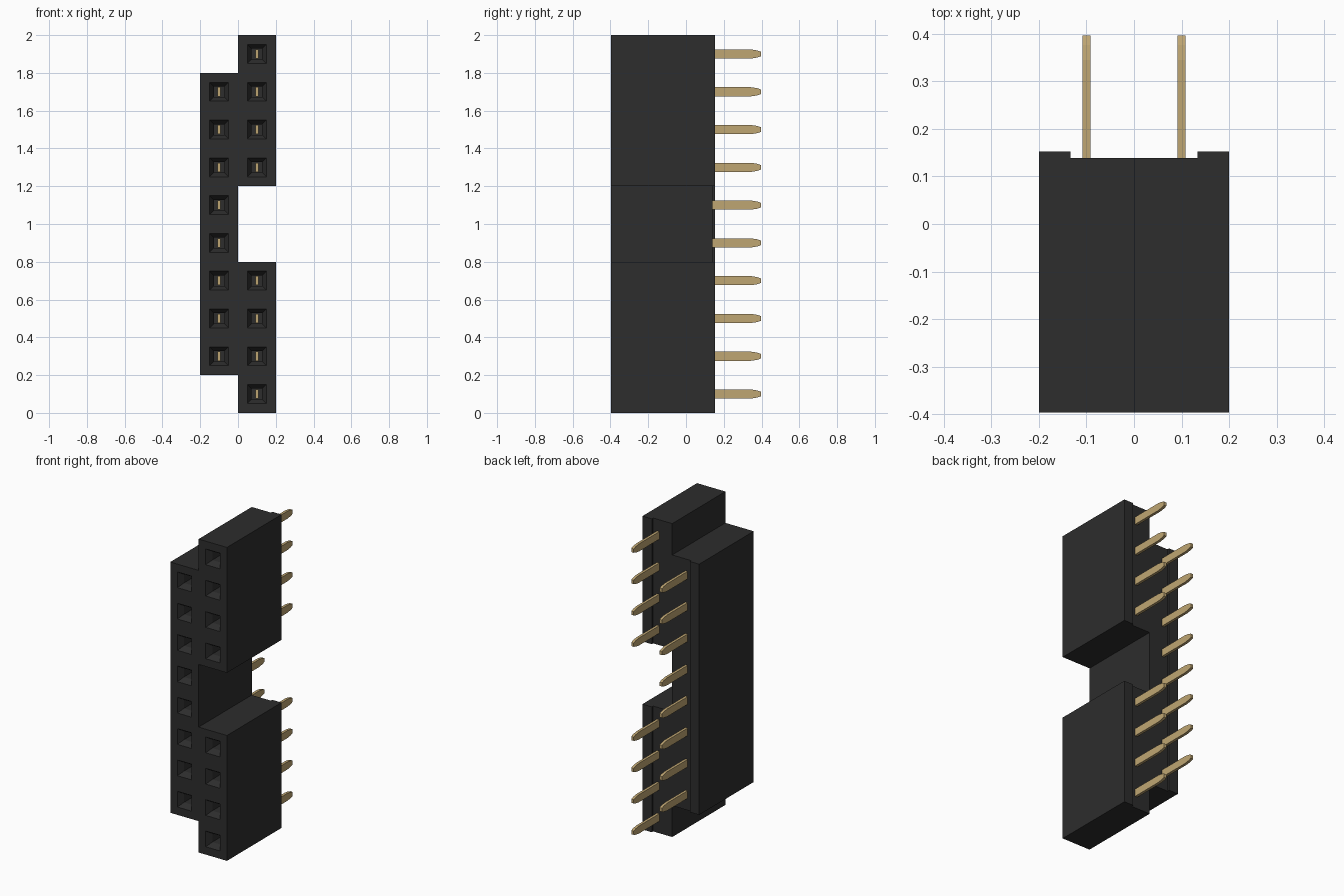
import bpy
import bmesh

if "Cube" in bpy.data.objects:
    bpy.data.objects.remove(bpy.data.objects["Cube"], do_unlink=True)

FRONT, BACK, RECESS = -0.397, 0.153, 0.139
FLOOR = -0.15          # bottom of the sockets
PITCH = 0.2


def material(name, rgb, rough):
    m = bpy.data.materials.new(name)
    m.use_nodes = True
    m.diffuse_color = (*rgb, 1)
    bsdf = m.node_tree.nodes["Principled BSDF"]
    bsdf.inputs["Base Color"].default_value = (*rgb, 1)
    bsdf.inputs["Roughness"].default_value = rough
    return m


black = material("black plastic", (0.026, 0.026, 0.026), 0.6)
gold = material("gold contact", (0.52, 0.38, 0.17), 0.4)


def loft(bm, rings):
    """Closed solid through matching rings of points."""
    loops = [[bm.verts.new(p) for p in ring] for ring in rings]
    n = len(loops[0])
    bm.faces.new(loops[0])
    bm.faces.new(loops[-1][::-1])
    for a, b in zip(loops, loops[1:]):
        for i in range(n):
            j = (i + 1) % n
            bm.faces.new((a[i], a[j], b[j], b[i]))


def finish(bm, name, mat):
    bmesh.ops.recalc_face_normals(bm, faces=bm.faces)
    mesh = bpy.data.meshes.new(name)
    bm.to_mesh(mesh)
    bm.free()
    mesh.materials.append(mat)
    obj = bpy.data.objects.new(name, mesh)
    bpy.context.collection.objects.link(obj)
    return obj


def square(x, y, z, hx, hz):
    return [(x - hx, y, z - hz), (x + hx, y, z - hz),
            (x + hx, y, z + hz), (x - hx, y, z + hz)]


# Contact positions: two staggered columns, the left one with a gap
sites = [(-0.1, 0.3 + PITCH * i) for i in range(8)]
sites += [(0.1, 0.1 + PITCH * i) for i in range(10) if i not in (4, 5)]

# Housing: stepped outline extruded front to back
outline = [(0, 0), (0.2, 0), (0.2, 0.8), (0, 0.8), (0, 1.2), (0.2, 1.2),
           (0.2, 2), (0, 2), (0, 1.8), (-0.2, 1.8), (-0.2, 0.2), (0, 0.2)]
bm = bmesh.new()
loft(bm, [[(x, y, z) for x, z in outline] for y in (FRONT, BACK)])
housing = finish(bm, "housing", black)

# Cutter: funnel-mouthed sockets and the channel along the back
bm = bmesh.new()
for x, z in sites:
    loft(bm, [square(x, FRONT - 0.02, z, 0.05, 0.05),
              square(x, FRONT, z, 0.05, 0.05),
              square(x, FRONT + 0.035, z, 0.028, 0.028),
              square(x, FLOOR, z, 0.028, 0.028)])
loft(bm, [square(0, y, 1, 0.134, 1.1) for y in (RECESS, BACK + 0.1)])
cutter = finish(bm, "housing_cutter", black)
cutter.hide_render = True

mod = housing.modifiers.new("sockets and channel", "BOOLEAN")
mod.operation = "DIFFERENCE"
mod.solver = "EXACT"
mod.object = cutter
bpy.context.view_layer.objects.active = housing
bpy.ops.object.modifier_apply(modifier=mod.name)
bpy.data.objects.remove(cutter, do_unlink=True)

# Pins: flat blades with tapered tips, reaching into the sockets
bm = bmesh.new()
blade = [(FLOOR - 0.02, 0.024), (0.345, 0.024), (0.377, 0.019), (0.397, 0.012)]
for x, z in sites:
    loft(bm, [square(x, y, z, 0.0085, h) for y, h in blade])
finish(bm, "contact_pins", gold)
